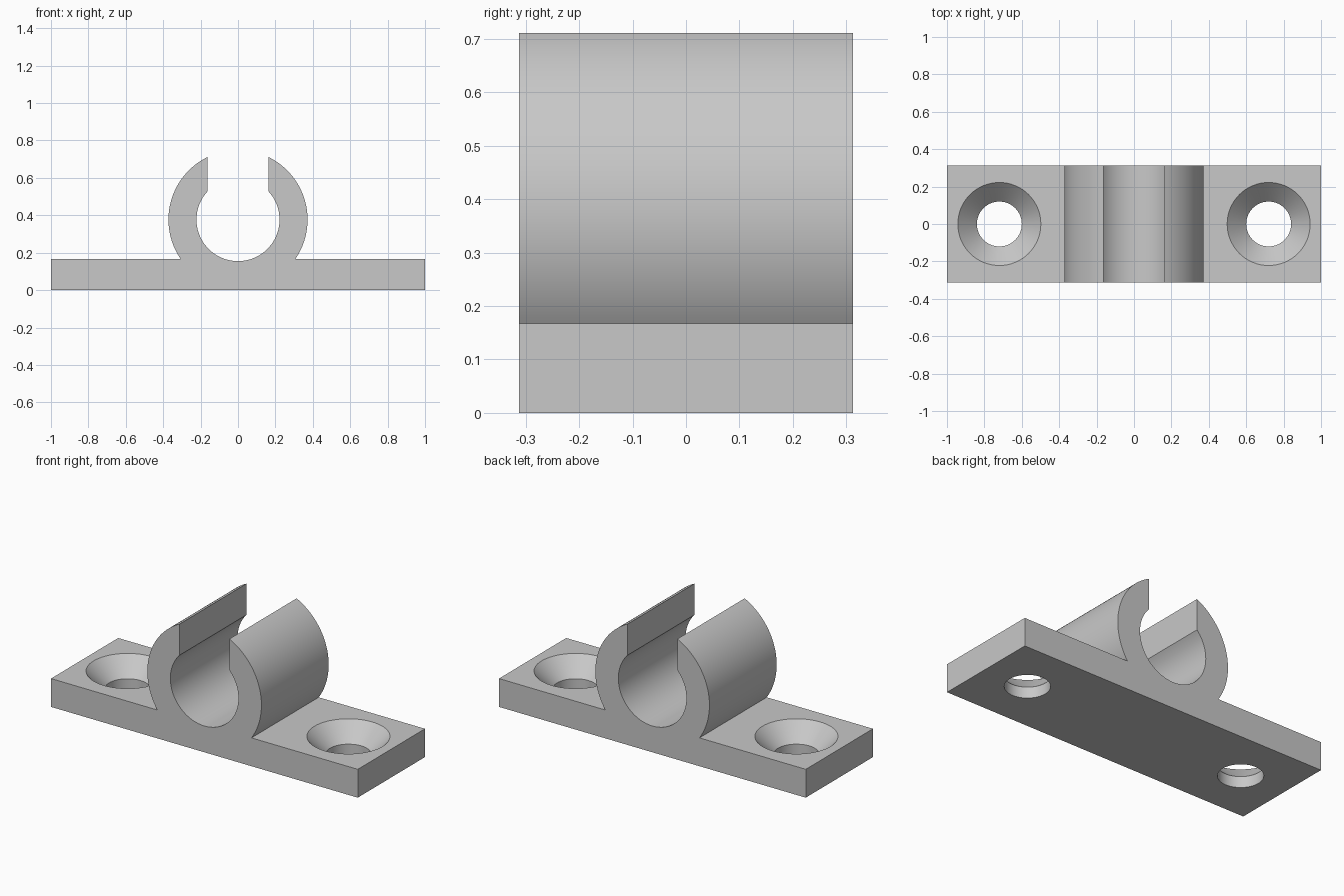
import bpy, bmesh, math

if "Cube" in bpy.data.objects:
    bpy.data.objects.remove(bpy.data.objects["Cube"])

HALF_Y = 0.313            # half depth
PLATE_Z = 0.167           # plate thickness
CZ, R_OUT, R_IN = 0.377, 0.372, 0.222   # clip ring
GAP = 0.163               # half width of the clip mouth
HOLE_X = 0.72

grey = bpy.data.materials.new("light grey")
grey.diffuse_color = (0.58, 0.58, 0.58, 1)
grey.use_nodes = True
grey.node_tree.nodes["Principled BSDF"].inputs["Base Color"].default_value = grey.diffuse_color


def make_object(name, bm):
    bmesh.ops.recalc_face_normals(bm, faces=bm.faces)
    mesh = bpy.data.meshes.new(name)
    bm.to_mesh(mesh)
    bm.free()
    mesh.materials.append(grey)
    ob = bpy.data.objects.new(name, mesh)
    bpy.context.collection.objects.link(ob)
    return ob


def arc(r, a0, a1, n):
    angles = [a0 + (a1 - a0) * i / n for i in range(n + 1)]
    return [(r * math.cos(a), CZ + r * math.sin(a)) for a in angles]


# Plate and clip as one outline, swept through the depth
foot = math.asin((PLATE_Z - CZ) / R_OUT)
lip_out = math.acos(GAP / R_OUT)
lip_in = math.acos(GAP / R_IN)
outline = [(-1, 0), (1, 0), (1, PLATE_Z)]
outline += arc(R_OUT, foot, lip_out, 40)
outline += arc(R_IN, lip_in, -math.pi - lip_in, 80)
outline += arc(R_OUT, math.pi - lip_out, math.pi - foot, 40)
outline += [(-1, PLATE_Z)]

bm = bmesh.new()
face = bm.faces.new([bm.verts.new((x, -HALF_Y, z)) for x, z in outline])
new = bmesh.ops.extrude_face_region(bm, geom=[face])["geom"]
bmesh.ops.translate(bm, vec=(0, 2 * HALF_Y, 0),
                    verts=[v for v in new if isinstance(v, bmesh.types.BMVert)])
clip = make_object("mounting_clip", bm)

# Countersunk screw holes
N = 64
for x in (-HOLE_X, HOLE_X):
    bm = bmesh.new()
    rings = []
    for r, z in ((0.12, -0.1), (0.12, 0.065), (0.255, 0.20)):
        rings.append([bm.verts.new((x + r * math.cos(2 * math.pi * i / N),
                                    r * math.sin(2 * math.pi * i / N), z))
                      for i in range(N)])
    for low, high in zip(rings, rings[1:]):
        for i in range(N):
            j = (i + 1) % N
            bm.faces.new((low[i], low[j], high[j], high[i]))
    bm.faces.new(rings[0])
    bm.faces.new(rings[-1])
    cutter = make_object("hole_cutter", bm)
    cutter.hide_render = True
    mod = clip.modifiers.new("screw_hole", 'BOOLEAN')
    mod.operation = 'DIFFERENCE'
    mod.solver = 'EXACT'
    mod.object = cutter
    bpy.context.view_layer.objects.active = clip
    bpy.ops.object.modifier_apply(modifier=mod.name)
    bpy.data.objects.remove(cutter)

# Smooth curved walls, keep the edges sharp
bpy.ops.object.select_all(action='DESELECT')
clip.select_set(True)
bpy.context.view_layer.objects.active = clip
bpy.ops.object.shade_smooth_by_angle(angle=math.radians(30))
